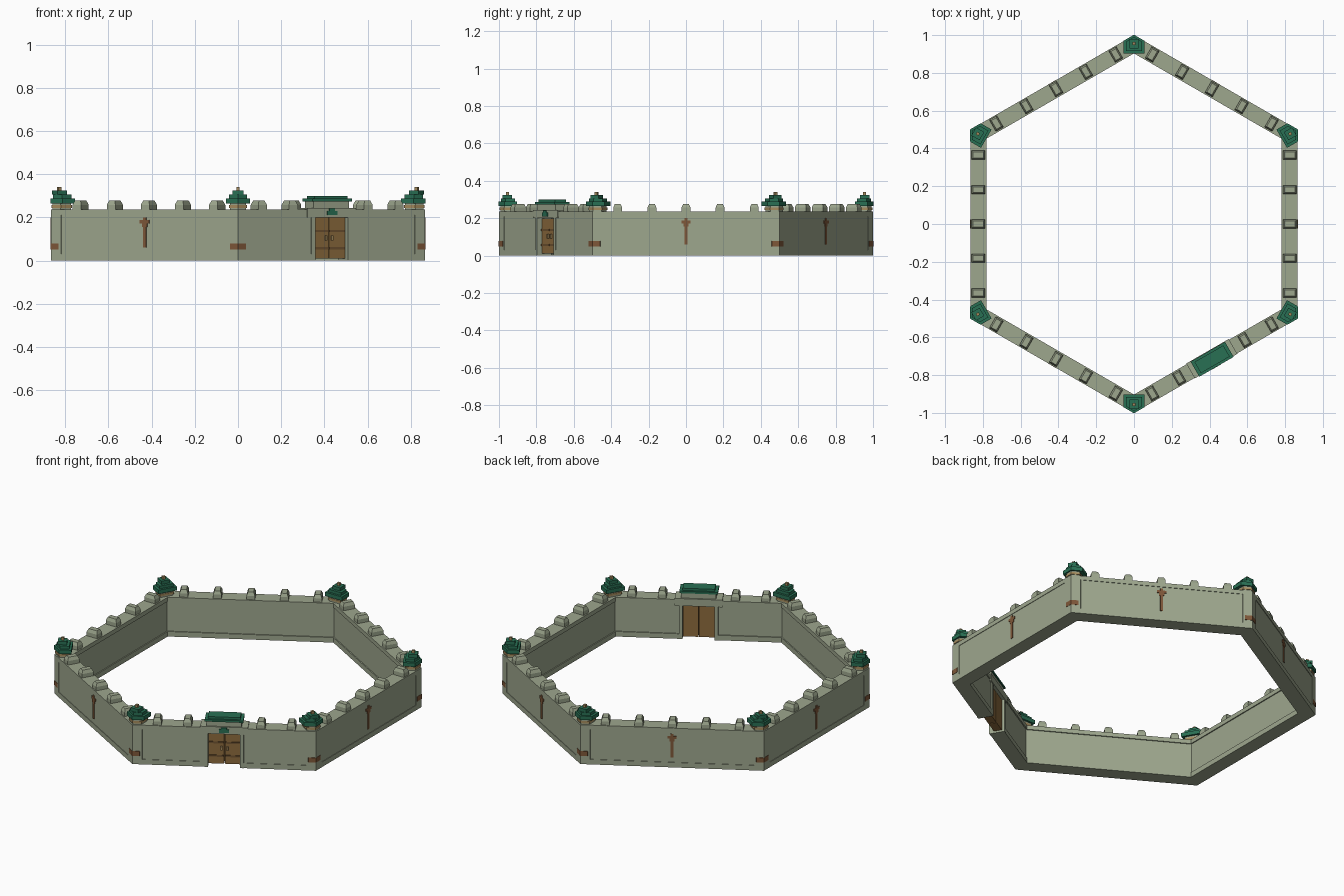
import bpy, bmesh, math
from mathutils import Vector

if "Cube" in bpy.data.objects:
    bpy.data.objects.remove(bpy.data.objects["Cube"])

T30 = math.tan(math.radians(30))


def material(name, rgb):
    m = bpy.data.materials.new(name)
    m.diffuse_color = (*rgb, 1)
    m.use_nodes = True
    m.node_tree.nodes["Principled BSDF"].inputs["Base Color"].default_value = m.diffuse_color
    return m


STONE = material("grey green stone", (0.34, 0.385, 0.27))
GREEN = material("roof green", (0.022, 0.16, 0.087))
WOOD = material("door wood", (0.27, 0.15, 0.048))
DARKWOOD = material("dark wood", (0.16, 0.085, 0.03))
RUST = material("rust brown", (0.21, 0.095, 0.04))
TAN = material("tan metal", (0.38, 0.26, 0.11))


class Part:
    """Collects loft pieces in a frame: t sideways, r outward, z up."""

    def __init__(self, name, mat):
        self.name, self.mat, self.bm = name, mat, bmesh.new()

    def loft(self, angle, lower, upper):
        a = math.radians(angle)
        out = Vector((math.cos(a), math.sin(a), 0))
        side = Vector((-math.sin(a), math.cos(a), 0))
        rings = [[self.bm.verts.new(out * r + side * t + Vector((0, 0, z)))
                  for t, r, z in ring] for ring in (lower, upper)]
        n = len(lower)
        self.bm.faces.new(rings[0][::-1])
        self.bm.faces.new(rings[1])
        for i in range(n):
            j = (i + 1) % n
            self.bm.faces.new((rings[0][i], rings[0][j], rings[1][j], rings[1][i]))

    def prism(self, angle, poly, z0, z1):
        self.loft(angle, [(t, r, z0) for t, r in poly], [(t, r, z1) for t, r in poly])

    def box(self, angle, t0, t1, r0, r1, z0, z1, taper=0.0):
        def ring(d, z):
            return [(t0 + d, r0 + d, z), (t1 - d, r0 + d, z),
                    (t1 - d, r1 - d, z), (t0 + d, r1 - d, z)]
        self.loft(angle, ring(0, z0), ring(taper, z1))

    def finish(self):
        bmesh.ops.recalc_face_normals(self.bm, faces=self.bm.faces)
        me = bpy.data.meshes.new(self.name)
        self.bm.to_mesh(me)
        self.bm.free()
        me.materials.append(self.mat)
        ob = bpy.data.objects.new(self.name, me)
        bpy.context.collection.objects.link(ob)


GATE = -60
SIDES = [0, 60, 120, 180, 240, GATE]
CORNERS = [30 + 60 * i for i in range(6)]

walls = Part("curtain_walls", STONE)
pillars = Part("corner_pillars", STONE)
merlons = Part("merlons", STONE)
torches = Part("wall_torches", RUST)

# Walls: plinth, recessed panel and coping, mitred at the corners
COURSES = [(0.782, 0.866, 0, 0.03), (0.788, 0.863, 0.03, 0.21), (0.782, 0.866, 0.21, 0.235)]
for a in SIDES:
    for r0, r1, z0, z1 in COURSES:
        if a == GATE:
            for s in (-1, 1):
                walls.prism(a, [(s * 0.092, r0), (s * r0 * T30, r0),
                                (s * r1 * T30, r1), (s * 0.092, r1)], z0, z1)
        else:
            walls.prism(a, [(-r0 * T30, r0), (r0 * T30, r0), (r1 * T30, r1), (-r1 * T30, r1)], z0, z1)
    # Merlons with a chamfered cap
    for t in ((-0.365, -0.2, 0.2, 0.365) if a == GATE else (-0.365, -0.182, 0, 0.182, 0.365)):
        merlons.box(a, t - 0.023, t + 0.023, 0.79, 0.86, 0.235, 0.258)
        merlons.box(a, t - 0.023, t + 0.023, 0.79, 0.86, 0.258, 0.277, 0.008)
    # Torch plates on plain walls
    if a != GATE:
        torches.box(a, -0.008, 0.008, 0.862, 0.867, 0.06, 0.2)
        torches.box(a, -0.025, 0.025, 0.862, 0.867, 0.172, 0.187)
        torches.box(a, -0.014, 0.014, 0.862, 0.867, 0.155, 0.172)

# Corner towers
bands = Part("corner_bands", RUST)
collars = Part("tower_collars", TAN)
roofs = Part("tower_roofs", GREEN)
finials = Part("roof_finials", TAN)


def corner_poly(tip, half, back):
    """Five sided outline whose point matches the hexagon corner."""
    return [(-half, back), (half, back), (half, tip - half * T30),
            (0, tip), (-half, tip - half * T30)]


for a in CORNERS:
    pillars.prism(a, corner_poly(1.0, 0.046, 0.92), 0, 0.235)
    pillars.prism(a, corner_poly(0.992, 0.038, 0.915), 0.235, 0.265)
    bands.prism(a, corner_poly(1.002, 0.036, 0.94), 0.05, 0.078)
    collars.prism(a, corner_poly(0.996, 0.042, 0.912), 0.243, 0.256)
    roofs.prism(a, corner_poly(1.002, 0.056, 0.903), 0.265, 0.288)
    roofs.prism(a, corner_poly(0.99, 0.042, 0.915), 0.288, 0.305)
    roofs.box(a, -0.025, 0.025, 0.93, 0.98, 0.305, 0.324)
    finials.box(a, -0.008, 0.008, 0.947, 0.963, 0.324, 0.34)

# Gatehouse: lintel, raised top, jambs
gate = Part("gatehouse", STONE)
gate.box(GATE, -0.13, 0.13, 0.778, 0.869, 0.2, 0.243)
gate.box(GATE, -0.095, 0.095, 0.787, 0.862, 0.243, 0.274)
for s in (-1, 1):
    t0, t1 = sorted((s * 0.088, s * 0.107))
    gate.box(GATE, t0, t1, 0.78, 0.868, 0, 0.2)

# Gate roof and emblem plate
gate_roof = Part("gate_roof", GREEN)
gate_roof.box(GATE, -0.105, 0.105, 0.781, 0.873, 0.274, 0.286)
gate_roof.box(GATE, -0.088, 0.088, 0.793, 0.861, 0.286, 0.299)
emblem = Part("gate_emblem", GREEN)
emblem.box(GATE, -0.027, 0.027, 0.866, 0.874, 0.21, 0.23)
emblem.box(GATE, -0.015, 0.015, 0.866, 0.874, 0.23, 0.24)

# Double doors with bands and handles
doors = Part("gate_doors", WOOD)
straps = Part("door_straps", DARKWOOD)
handles = Part("door_handles", TAN)
for s in (-1, 1):
    t0, t1 = sorted((s * 0.002, s * 0.086))
    doors.box(GATE, t0, t1, 0.795, 0.84, 0.01, 0.198)
    for z in (0.052, 0.132):
        straps.box(GATE, t0, t1, 0.839, 0.844, z, z + 0.01)
    handles.box(GATE, s * 0.016 - 0.005, s * 0.016 + 0.005, 0.839, 0.849, 0.092, 0.115)

for part in (walls, pillars, merlons, torches, bands, collars, roofs, finials,
             gate, gate_roof, emblem, doors, straps, handles):
    part.finish()
